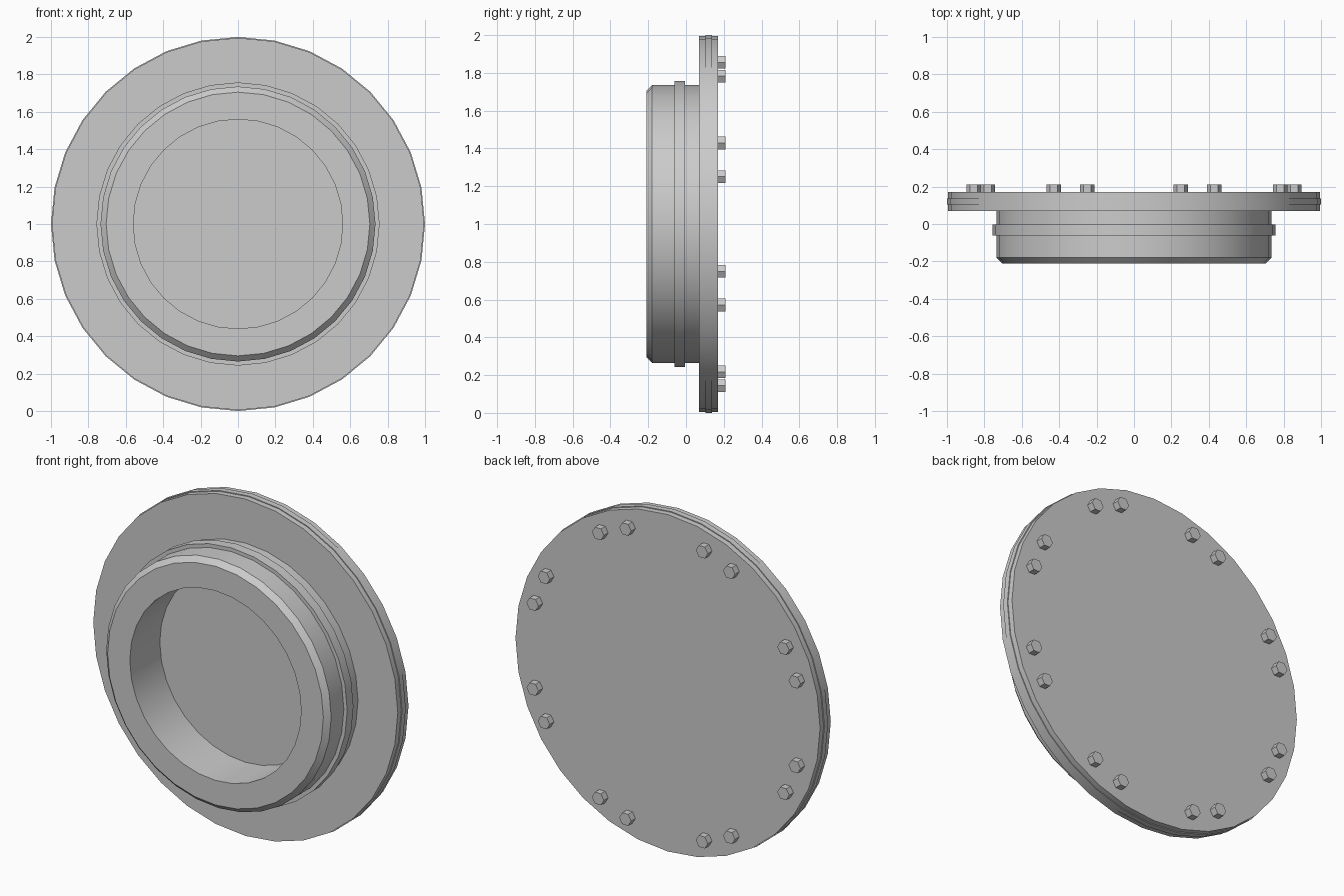
import bpy, bmesh, math

if "Cube" in bpy.data.objects:
    bpy.data.objects.remove(bpy.data.objects["Cube"])

SIDES = 32
CENTRE_Z = 1.0

grey = bpy.data.materials.new("plain grey")
grey.diffuse_color = (0.6, 0.6, 0.6, 1)
grey.use_nodes = True
grey.node_tree.nodes["Principled BSDF"].inputs["Base Color"].default_value = grey.diffuse_color


def lathe(name, profile, sides=SIDES, hollow=False, cx=0.0, cz=CENTRE_Z):
    """Turn (radius, y) points around a front-to-back axis."""
    bm = bmesh.new()
    rings = []
    for r, y in profile:
        rings.append([bm.verts.new((cx + r * math.cos(2 * math.pi * i / sides), y,
                                    cz + r * math.sin(2 * math.pi * i / sides)))
                      for i in range(sides)])
    pairs = list(zip(rings, rings[1:]))
    if hollow:
        pairs.append((rings[-1], rings[0]))
    else:
        bm.faces.new(rings[0])
        bm.faces.new(rings[-1])
    for a, b in pairs:
        for i in range(sides):
            j = (i + 1) % sides
            bm.faces.new((a[i], a[j], b[j], b[i]))
    bmesh.ops.recalc_face_normals(bm, faces=bm.faces)
    mesh = bpy.data.meshes.new(name)
    bm.to_mesh(mesh)
    bm.free()
    mesh.materials.append(grey)
    obj = bpy.data.objects.new(name, mesh)
    bpy.context.collection.objects.link(obj)
    bpy.ops.object.select_all(action='DESELECT')
    obj.select_set(True)
    bpy.context.view_layer.objects.active = obj
    bpy.ops.object.shade_smooth_by_angle(angle=math.radians(30))
    return obj


# Flange plate with a thin raised seam around its rim
lathe("flange_plate", [(0.995, 0.07), (0.995, 0.103), (1.0, 0.103),
                       (1.0, 0.137), (0.995, 0.137), (0.995, 0.17)])

# Hollow collar with a chamfered lip and a raised band, open at the front
lathe("collar", [(0.56, 0.07), (0.56, -0.21), (0.705, -0.21), (0.735, -0.18),
                 (0.735, -0.062), (0.757, -0.062), (0.757, -0.004),
                 (0.735, -0.004), (0.735, 0.07)], hollow=True)

# Hexagonal bolts in eight pairs on the back
for pair in range(8):
    for side in (-1, 1):
        a = math.radians(22.5 + 45 * pair + side * 6.2)
        lathe(f"bolt_{pair * 2 + (side + 1) // 2 + 1}", [(0.039, 0.165), (0.039, 0.21)],
              sides=6, cx=0.892 * math.cos(a), cz=CENTRE_Z + 0.892 * math.sin(a))
